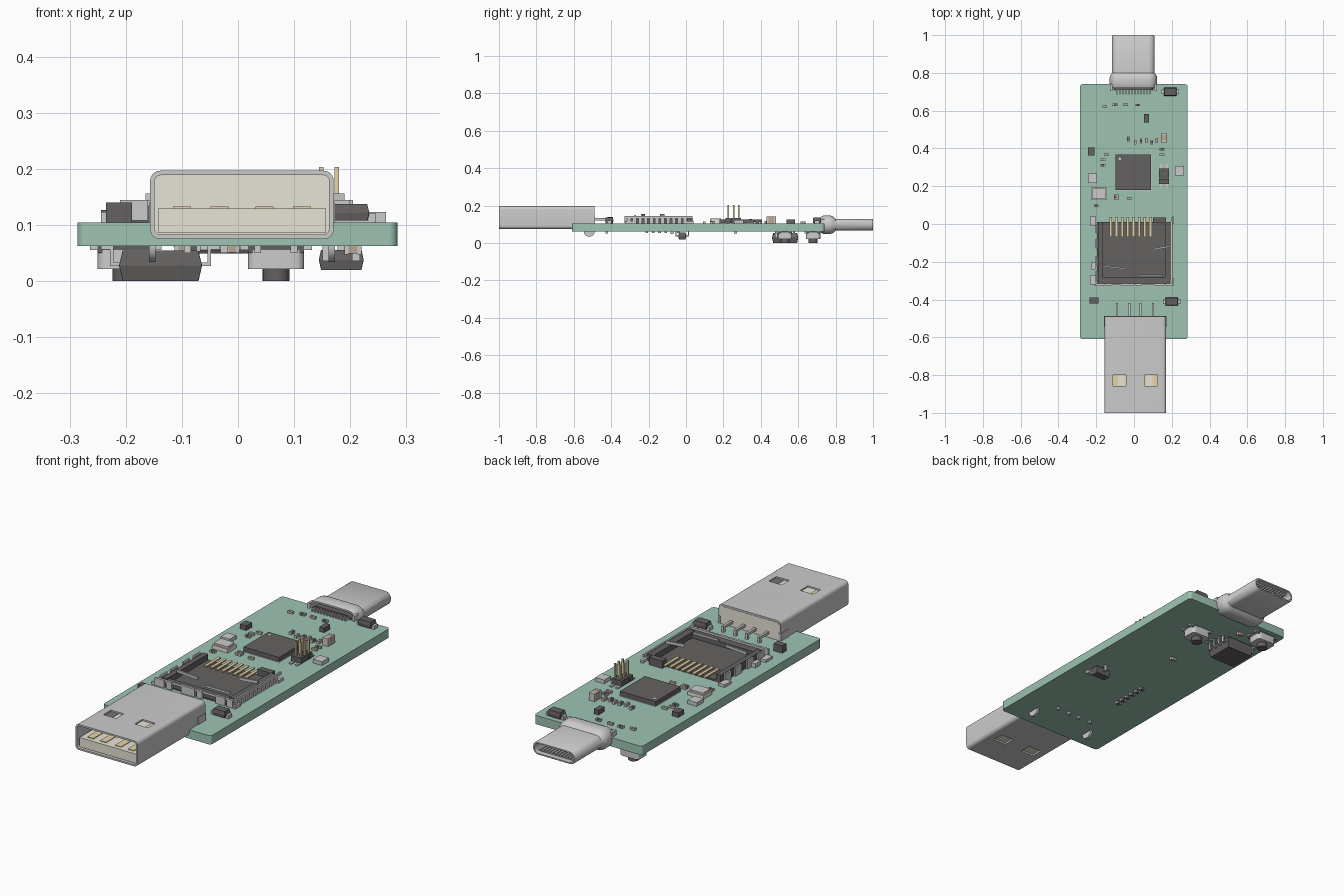
import bpy, bmesh, math
from mathutils import Matrix

if "Cube" in bpy.data.objects:
    bpy.data.objects.remove(bpy.data.objects["Cube"])


def mat(name, r, g, b):
    m = bpy.data.materials.new(name)
    m.diffuse_color = (r, g, b, 1)
    m.use_nodes = True
    m.node_tree.nodes["Principled BSDF"].inputs["Base Color"].default_value = m.diffuse_color
    return m


GREEN = mat("board_green", .34, .55, .45)
DARK = mat("dark_plastic", .13, .12, .12)
CREAM = mat("cream_plastic", .8, .78, .68)
GOLD = mat("gold", .8, .66, .4)
BROWN = mat("ceramic", .5, .38, .3)
TOP, BOT = .105, .063          # board faces


def finish(name, bm, m=None, smooth=False):
    bmesh.ops.recalc_face_normals(bm, faces=bm.faces)
    me = bpy.data.meshes.new(name)
    bm.to_mesh(me)
    bm.free()
    ob = bpy.data.objects.new(name, me)
    bpy.context.collection.objects.link(ob)
    if m:
        me.materials.append(m)
    if smooth:
        bpy.ops.object.select_all(action='DESELECT')
        ob.select_set(True)
        bpy.context.view_layer.objects.active = ob
        bpy.ops.object.shade_smooth_by_angle(angle=math.radians(35))
    return ob


def boxes(name, items, m=None):
    """items: (x0, x1, y0, y1, z0, z1[, rotation about z])"""
    bm = bmesh.new()
    for x0, x1, y0, y1, z0, z1, *rot in items:
        mx = Matrix.Translation(((x0 + x1) / 2, (y0 + y1) / 2, (z0 + z1) / 2))
        mx = mx @ Matrix.Rotation(rot[0] if rot else 0, 4, 'Z')
        mx = mx @ Matrix.Diagonal((x1 - x0, y1 - y0, z1 - z0, 1))
        bmesh.ops.create_cube(bm, size=1, matrix=mx)
    return finish(name, bm, m)


def rrect(w, h, r, n=6):
    pts = []
    for k, (sx, sy) in enumerate([(1, 1), (-1, 1), (-1, -1), (1, -1)]):
        for i in range(n + 1):
            a = math.pi / 2 * (k + i / n)
            pts.append((sx * (w / 2 - r) + r * math.cos(a), sy * (h / 2 - r) + r * math.sin(a)))
    return pts


def loft(name, sections, m=None, ring=False, smooth=True):
    bm = bmesh.new()
    loops = [[bm.verts.new(p) for p in s] for s in sections]
    for a, b in zip(loops, loops[1:] + ([loops[0]] if ring else [])):
        for i in range(len(a)):
            j = (i + 1) % len(a)
            bm.faces.new((a[i], a[j], b[j], b[i]))
    if not ring:
        bm.faces.new(loops[0])
        bm.faces.new(loops[-1])
    return finish(name, bm, m, smooth)


def along_y(cx, cz, y, w, h, r):
    return [(cx + u, y, cz + v) for u, v in rrect(w, h, r)]


def along_z(cx, cy, z, w, h, r):
    return [(cx + u, cy + v, z) for u, v in rrect(w, h, r)]


def disc(name, x, y, z, r, depth, m=None, axis='Z', smooth=True):
    bm = bmesh.new()
    mx = Matrix.Translation((x, y, z))
    if axis != 'Z':
        mx = mx @ Matrix.Rotation(math.pi / 2, 4, 'Y')
    bmesh.ops.create_cone(bm, cap_ends=True, segments=24, radius1=r, radius2=r, depth=depth, matrix=mx)
    return finish(name, bm, m, smooth)


def cut(ob, cutter):
    mod = ob.modifiers.new("cut", 'BOOLEAN')
    mod.operation, mod.object, mod.solver = 'DIFFERENCE', cutter, 'EXACT'
    dg = bpy.context.evaluated_depsgraph_get()
    me = bpy.data.meshes.new_from_object(ob.evaluated_get(dg))
    ob.modifiers.clear()
    ob.data = me
    bpy.data.objects.remove(cutter)


def passive(name, x, y, l, w, h, m=DARK, upright=False, below=False):
    """Two-terminal part: body between two metal end caps."""
    z0, z1 = (BOT - h, BOT) if below else (TOP, TOP + h)
    def bx(a, b, c, e):
        lo, hi = (z0 - e, z1) if below else (z0, z1 + e)
        if upright:
            return (x - c, x + c, y + a, y + b, lo, hi)
        return (x + a, x + b, y - c, y + c, lo, hi)
    boxes(name + "_body", [bx(-l * .27, l * .27, w / 2, 0)], m)
    boxes(name + "_caps", [bx(-l / 2, -l * .27, w / 2, .001), bx(l * .27, l / 2, w / 2, .001)])


# circuit board
loft("circuit_board", [along_z(-.001, .065, z, .57, 1.35, .015) for z in (BOT, TOP)], GREEN)

# large plug: shell with windows, plastic core, contacts, tabs, pins
PX, PZ = .007, .136
shell = loft("large_plug_shell", [along_y(PX, PZ, -1, .327, .122, .018), along_y(PX, PZ, -.49, .327, .122, .018),
                                  along_y(PX, PZ, -.49, .311, .106, .011), along_y(PX, PZ, -1, .311, .106, .011)], ring=True)
cut(shell, boxes("window_cutter", [(PX + s * .083 - .034, PX + s * .083 + .034, -.857, -.8, 0, .3) for s in (-1, 1)]))
loft("large_plug_back", [along_y(PX, PZ, y, .311, .106, .011) for y in (-.62, -.488)], CREAM)
boxes("large_plug_tongue", [(PX - .15, PX + .15, -.99, -.6, .086, .13)], CREAM)
pin_x = [-.09, -.025, .035, .1]
boxes("large_plug_contacts", [(x - .016, x + .016, -.97, -.61, .13, .133) for x in (-.1, -.033, .047, .114)], GOLD)
boxes("large_plug_pins", [b for x in pin_x for b in
                          ((x - .006, x + .006, -.49, -.425, .122, .134), (x - .006, x + .006, -.43, -.418, .05, .134))])
for s, side in ((-1, "left"), (1, "right")):
    disc("plug_tab_" + side, PX + s * .16, -.517, .064, .03, .012, axis='X')
    boxes("plug_tab_root_" + side, [(PX + s * .16 - .006, PX + s * .16 + .006, -.545, -.487, .064, .14)])

# small plug: flared shell, tongue, rear pins
CZ = .098
loft("small_plug_shell", [along_y(-.003, CZ, y, w, h, r) for y, w, h, r in (
    (.72, .225, .07, .03), (.72, .24, .085, .04), (.735, .252, .098, .047), (.772, .252, .098, .047), (.785, .246, .09, .044),
    (.8, .225, .064, .031), (.995, .225, .064, .031), (1, .219, .058, .028),
    (1, .205, .046, .022), (.8, .205, .046, .022))], ring=True)
loft("small_plug_core", [along_y(-.003, CZ, y, .206, .047, .022) for y in (.71, .86)], DARK)
boxes("small_plug_springs", [(-.09 + i * .0158, -.081 + i * .0158, .85, .98, CZ + s * .017 - .004, CZ + s * .017 + .004)
                             for i in range(12) for s in (-1, 1)])
boxes("small_plug_pins", [(-.092 + i * .0158, -.086 + i * .0158, .685, .725, TOP, TOP + .012) for i in range(12)])
boxes("small_plug_feet", [(s * .118 - .009, s * .118 + .003, .705, .74, .075, .13) for s in (-1, 1)])

# memory card socket: pierced lid, toothed walls, dark tray, contacts
outline = [(-.215, -.325), (-.2, -.3), (-.195, -.2), (-.193, -.06), (-.2, 0), (-.21, .04), (-.1, .04), (-.09, .03),
           (.03, .03), (.04, .04), (.1, .04), (.11, .02), (.165, .015), (.205, .04), (.205, -.29), (.2, -.325)]
lid = loft("card_socket_lid", [[(x, y, z) for x, y in outline] for z in (.143, .152)], smooth=False)
slits = [(-.175, -.045, -.219, -.212, -.1), (-.16, -.035, -.247, -.24, -.12), (-.03, .16, -.262, -.256, -.07),
         (.01, .16, -.282, -.262, 0), (.095, .195, -.118, -.11, .18), (.11, .195, -.142, -.136, .18),
         (-.14, -.08, -.312, -.296, 0), (.05, .1, -.312, -.298, 0)]
cut(lid, boxes("slit_cutter", [(a, b, c, d, .13, .17, r) for a, b, c, d, r in slits]))
boxes("card_socket_springs", [(.02, .15, -.276, -.268, .14, .15), (-.165, -.045, -.234, -.226, .143, .156, -.11),
                              (.1, .19, -.131, -.122, .143, .156, .18)])
boxes("card_socket_tray", [(-.195, .19, -.31, .01, TOP, .113), (-.19, .19, -.316, -.28, .113, .135),
                           (.165, .196, -.3, .01, .113, .14), (-.19, -.165, -.3, .01, .113, .14),
                           (.1, .17, .005, .035, TOP, .14)], DARK)
boxes("card_socket_walls",
      [(.197, .205, -.315 + i * .03, -.295 + i * .03, TOP, .145) for i in range(11)] + [(.197, .205, -.325, .035, .132, .145)]
      + [(x, x + w, -.328, -.318, .108, .145) for x, w in ((-.21, .05), (-.15, .03), (-.07, .07), (.01, .03), (.11, .05), (.17, .03))]
      + [(-.205, -.197, y, y + .05, TOP, .145) for y in (-.3, -.22, -.13, -.05)]
      + [(-.2, .195, -.324, -.316, .134, .145)])
boxes("card_socket_feet", [(-.232, -.2, -.32, -.27, TOP, .118), (-.232, -.2, -.01, .04, TOP, .118),
                           (-.226, -.205, -.24, -.2, TOP, .125), (.2, .213, -.325, -.285, TOP, .118), (.2, .213, .0, .04, TOP, .118)])
boxes("card_socket_contacts", [(-.13 + i * .03, -.116 + i * .03, -.07, .038, .12, .126) for i in range(8)], GOLD)

# main processor
boxes("processor_pads", [(-.099, .093, .178, .37, TOP, .108)])
boxes("processor", [(-.097, .091, .18, .368, .108, .127)], DARK)
disc("processor_mark", -.075, .345, .127, .007, .002)

# pin header
boxes("header_body", [(.132, .186, .212 + i * .028, .239 + i * .028, .11, .135) for i in range(3)], DARK)
boxes("header_pins", [(x - .004, x + .004, y - .004, y + .004, TOP, .204)
                      for x in (.148, .176) for y in (.226, .254, .282)], GOLD)
boxes("header_legs", [(x - .006, x + .006, y, y + .03, TOP, .111) for x in (.143, .174) for y in (.19, .288)])

# blocks on the top face
for n, x, y, w, d, h, m in (("crystal_base", -.185, .16, .084, .066, .018, CREAM), ("led_left", -.22, .242, .048, .05, .018, None),
                            ("led_right", .24, .282, .048, .05, .018, None), ("regulator", -.227, .384, .034, .044, .022, DARK),
                            ("protector", .066, .56, .025, .045, .022, DARK), ("front_fuse", -.212, -.405, .046, .03, .035, DARK)):
    boxes(n, [(x - w / 2, x + w / 2, y - d / 2, y + d / 2, TOP, TOP + h)], m)
loft("crystal_lid", [along_z(-.185, .16, z, .074, .056, .008) for z in (.123, .132)])

# power diodes
for n, x, y in (("front_diode", .2, -.41), ("rear_diode", .192, .7)):
    loft(n, [along_z(x, y, z, w, d, .002) for z, w, d in ((.108, .062, .04), (.122, .068, .044), (.138, .06, .038))], DARK, smooth=False)
    boxes(n + "_leads", [(x - .046, x + .046, y - .013, y + .013, TOP, .122)])

# small two-terminal parts
passive("large_capacitor", .16, .456, .052, .03, .036, BROWN, True)
flat = [(-.155, .62), (-.1, .632), (-.045, .632), (.02, .63), (-.165, .34), (-.165, .312), (-.145, .367),
        (.148, .395), (.148, .368), (-.2, .097), (-.025, .136)]
tall = [(-.03, .45), (.008, .433), (.037, .44), (.065, .443), (.093, .433), (.12, .442), (-.1, .143), (-.085, .143)]
for i, (x, y) in enumerate(flat):
    passive(f"top_resistor_{i}", x, y, .026, .013, .01, DARK if i % 2 else BROWN)
for i, (x, y) in enumerate(tall):
    passive(f"top_capacitor_{i}", x, y, .026, .013, .012, BROWN if i % 2 else DARK, True)
for i in range(6):
    passive(f"bottom_resistor_{i}", -.08, -.21 + i * .034, .026, .014, .009, DARK, below=True)
passive("bottom_capacitor_a", -.01, .265, .026, .015, .012, BROWN, below=True)
passive("bottom_capacitor_b", -.1, .64, .026, .015, .012, BROWN, below=True)
passive("bottom_capacitor_c", .205, -.075, .03, .018, .014, BROWN, below=True)

# eight-leg memory chip underneath
loft("memory_chip", [along_z(-.138, .53, z, w, d, .002) for z, w, d in ((0, .135, .128), (.028, .148, .14), (.055, .135, .128))],
     DARK, smooth=False)
boxes("memory_chip_leads", [b for s in (-1, 1) for i in range(4) for y in [.482 + i * .032] for b in (
    tuple(sorted((-.138 + s * .07, -.138 + s * .09))) + (y - .006, y + .006, .027, .033),
    tuple(sorted((-.138 + s * .084, -.138 + s * .09))) + (y - .006, y + .006, .027, BOT),
    tuple(sorted((-.138 + s * .084, -.138 + s * .106))) + (y - .006, y + .006, .057, BOT))])

# three-leg transistor underneath
loft("transistor", [along_z(.184, -.02, z, w, d, .002) for z, w, d in ((.02, .072, .036), (.038, .08, .042), (.056, .072, .036))],
     DARK, smooth=False)
boxes("transistor_leads", [b for x, s in ((.158, -1), (.21, -1), (.184, 1)) for y in [-.02 + s * .028] for b in (
    (x - .007, x + .007, y - .008, y + .008, .036, .042), (x - .007, x + .007, y - .003 + s * .005, y + .003 + s * .005, .036, BOT))])

# push buttons underneath
for n, x, y in (("button_right", .068, .53), ("button_left", -.2, .68)):
    loft(n + "_case", [along_z(x, y, z, .1, .076, .016) for z in (.022, .056)])
    boxes(n + "_base", [(x - .05, x + .05, y - .036, y + .036, .05, BOT)], DARK)
    boxes(n + "_feet", [(x - .064, x + .064, y + s * .026 - .01, y + s * .026 + .01, .056, BOT) for s in (-1, 1)])
    disc(n + "_plunger", x, y, .012, .024, .024, DARK)
